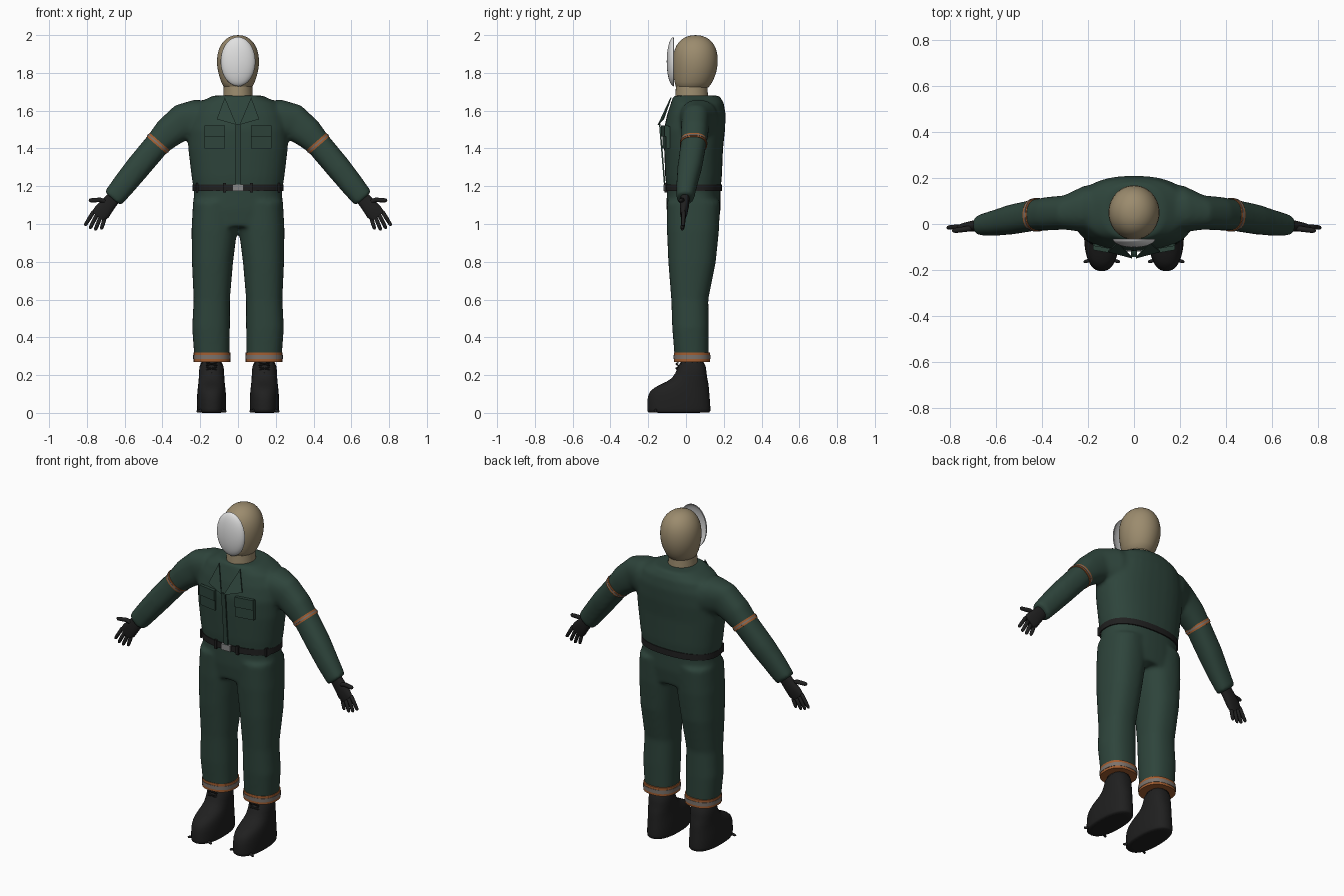
import bpy, bmesh
from math import sin, cos, pi, radians, copysign
from mathutils import Vector

cube = bpy.data.objects.get("Cube")
if cube:
    bpy.data.objects.remove(cube)


def material(name, r, g, b):
    m = bpy.data.materials.new(name)
    m.use_nodes = True
    m.diffuse_color = (r, g, b, 1)
    m.node_tree.nodes["Principled BSDF"].inputs["Base Color"].default_value = (r, g, b, 1)
    return m


GREEN = material("dark green cloth", .027, .058, .044)
BLACK = material("black leather", .014, .014, .014)
ORANGE = material("orange band", .36, .11, .03)
GREY = material("reflective grey", .20, .17, .15)
TAN = material("tan hood", .33, .26, .155)
WHITE = material("white mask", .75, .75, .75)
METAL = material("buckle metal", .25, .25, .25)


def finish(name, bm, mat, mirror=False, subdivide=0, angle=50):
    bmesh.ops.recalc_face_normals(bm, faces=bm.faces)
    me = bpy.data.meshes.new(name)
    bm.to_mesh(me)
    bm.free()
    ob = bpy.data.objects.new(name, me)
    bpy.context.collection.objects.link(ob)
    me.materials.append(mat)
    if mirror:
        ob.modifiers.new("mirror", 'MIRROR').use_mirror_merge = False
    if subdivide:
        ob.modifiers.new("subdivide", 'SUBSURF').levels = subdivide
    bpy.ops.object.select_all(action='DESELECT')
    ob.select_set(True)
    bpy.context.view_layer.objects.active = ob
    bpy.ops.object.shade_smooth_by_angle(angle=radians(angle))
    return ob


def skin_rings(bm, loops):
    rows = [[bm.verts.new(p) for p in loop] for loop in loops]
    n = len(rows[0])
    for a, b in zip(rows, rows[1:]):
        for i in range(n):
            j = (i + 1) % n
            bm.faces.new((a[i], a[j], b[j], b[i]))
    bm.faces.new(rows[0])
    bm.faces.new(rows[-1])


# Rings are (x, y, z, half width, half depth, tilt); tilt 90 lies flat
def loft(bm, rings, side=1, power=.85, n=32):
    loops = []
    for x, y, z, a, b, *tilt in rings:
        t = radians(tilt[0] if tilt else 90)
        loop = []
        for i in range(n):
            c, s = cos(2 * pi * i / n), sin(2 * pi * i / n)
            c, s = (copysign(abs(v) ** power, v) for v in (c, s))
            loop.append((side * (x + sin(t) * a * c), y + b * s, z + cos(t) * a * c))
        loops.append(loop)
    skin_rings(bm, loops)


def loft_part(name, rings, mat, power=.85, **kw):
    bm = bmesh.new()
    loft(bm, rings, power=power)
    return finish(name, bm, mat, **kw)


# Round tube through points with rounded tips
def tube(bm, pts, radius, n=10):
    pts = [Vector(p) for p in pts]
    d = (pts[-1] - pts[0]).normalized()
    u = d.orthogonal().normalized()
    v = d.cross(u)
    steps = [(pts[0], .5)] + [(p, 1) for p in pts[:-1]]
    steps[1] = (pts[0] + d * radius * .5, 1)
    steps += [(pts[-1] - d * radius, .9), (pts[-1] - d * radius * .3, .6), (pts[-1], .2)]
    skin_rings(bm, [[p + radius * k * (u * cos(2 * pi * i / n) + v * sin(2 * pi * i / n))
                     for i in range(n)] for p, k in steps])


def plate(name, pts, mat, thick=.008, mirror=True):
    bm = bmesh.new()
    f = bm.faces.new([bm.verts.new(p) for p in pts])
    out = bmesh.ops.extrude_face_region(bm, geom=[f])
    for v in out["geom"]:
        if isinstance(v, bmesh.types.BMVert):
            v.co.y += thick
    return finish(name, bm, mat, mirror=mirror, angle=30)


def box(name, x0, x1, y0, y1, z0, z1, mat, mirror=False):
    return plate(name, [(x0, y0, z0), (x1, y0, z0), (x1, y0, z1), (x0, y0, z1)],
                 mat, y1 - y0, mirror)


# Coverall: torso, hips, sleeves and trouser legs fused into one cloth surface
bm = bmesh.new()
loft(bm, [(0, .04, 1.14, .228, .138), (0, .04, 1.25, .246, .15), (0, .04, 1.4, .264, .156),
          (0, .045, 1.5, .266, .162), (0, .055, 1.58, .25, .155), (0, .06, 1.64, .215, .14),
          (0, .055, 1.68, .13, .122)])
loft(bm, [(0, .04, 1.2, .23, .142), (0, .04, 1.08, .24, .143), (0, .038, .985, .235, .132)])
arm = [(.1, .08, 1.555, .09, .1, 0), (.22, .065, 1.552, .107, .1, 5), (.3, .05, 1.537, .097, .074, 20),
       (.37, .045, 1.482, .082, .073, 40), (.425, .04, 1.425, .068, .068, 48),
       (.53, .02, 1.3, .067, .065, 50), (.6, .005, 1.213, .063, .056, 50), (.664, -.005, 1.133, .057, .046, 50)]
leg = [(.12, .04, 1.12, .118, .14), (.125, .037, .97, .121, .138), (.135, .032, .8, .109, .126),
       (.139, .02, .6, .096, .098), (.143, .024, .45, .1, .097), (.138, .03, .29, .093, .09)]
for side in (1, -1):
    loft(bm, arm, side)
    loft(bm, leg, side)
body = finish("coverall", bm, GREEN)
remesh = body.modifiers.new("fuse", 'REMESH')
remesh.mode = 'VOXEL'
remesh.voxel_size = .011
remesh.use_smooth_shade = True
soften = body.modifiers.new("soften", 'SMOOTH')
soften.factor, soften.iterations = .5, 8

# Orange bands with a reflective stripe, on sleeves and trouser hems
for name, mat, half, grow in (("sleeve_bands", ORANGE, .013, .003), ("sleeve_stripes", GREY, .004, .005)):
    loft_part(name, [(.423 + .65 * h, .04, 1.427 - .76 * h, .067 + grow, .068 + grow, 49)
                     for h in (-half, half)], mat, mirror=True)
for name, mat, half, grow in (("hem_bands", ORANGE, .025, 0), ("hem_stripes", GREY, .011, .002)):
    loft_part(name, [(.138, .032, .295 + h, .097 + grow, .096 + grow) for h in (-half, half)],
              mat, mirror=True)

# Belt with buckle and loops
loft_part("belt", [(0, .04, z, .24, .15) for z in (1.174, 1.21)], BLACK)
box("belt_buckle", -.03, .03, -.119, -.105, 1.174, 1.21, METAL)
box("belt_front_loops", .064, .08, -.115, -.095, 1.166, 1.218, BLACK, True)
box("belt_side_loops", .212, .222, -.045, -.005, 1.166, 1.218, BLACK, True)

# Jacket front: placket, lapels and flapped pockets
plate("placket", [(-.013, -.117, 1.21), (.013, -.117, 1.21), (.013, -.143, 1.53), (-.013, -.143, 1.53)],
      GREEN, mirror=False)
plate("lapels", [(.07, -.082, 1.67), (.112, -.122, 1.555), (.008, -.15, 1.525)], GREEN, .006)
for name, z0, z1, out in (("chest_pockets", 1.4, 1.515, 0), ("pocket_flaps", 1.462, 1.522, .008)):
    plate(name, [(.068, -.124 - out, z0), (.178, -.105 - out, z0),
                 (.178, -.105 - out, z1), (.068, -.124 - out, z1)], GREEN, .02)

# Hooded head and neck
loft_part("neck", [(0, .03, z, r, r + .008) for z, r in ((1.64, .082), (1.68, .078), (1.76, .074))],
          TAN, power=1)
loft_part("head", [(0, .028, 1.7, .066, .078), (0, .04, 1.75, .09, .102), (0, .048, 1.81, .109, .117),
                   (0, .05, 1.87, .114, .121), (0, .05, 1.925, .105, .113), (0, .05, 1.965, .081, .09),
                   (0, .05, 1.988, .054, .06), (0, .05, 2.0, .02, .022)], TAN, power=1, subdivide=1)

# Domed blank mask held in front of the face
bm = bmesh.new()
bmesh.ops.create_uvsphere(bm, u_segments=40, v_segments=24, radius=1)
bmesh.ops.bisect_plane(bm, geom=bm.verts[:] + bm.edges[:] + bm.faces[:], plane_co=(0, 0, 0),
                       plane_no=(0, 1, 0), clear_outer=True)
for v in bm.verts:
    v.co = (v.co.x * .092, -.065 + v.co.y * .037, 1.86 + v.co.z * .13)
mask = finish("mask", bm, WHITE)
mask.modifiers.new("shell", 'SOLIDIFY').thickness = .003

# Gloves: palm, four fingers and a thumb
bm = bmesh.new()
loft(bm, [(.65, -.005, 1.15, .036, .024, 50), (.69, -.008, 1.1, .04, .024, 50),
          (.72, -.012, 1.064, .046, .02, 50), (.742, -.014, 1.04, .04, .013, 50)], n=20)
tips = [(.724, -.018, .97), (.757, -.02, .966), (.785, -.02, .974), (.811, -.016, .99)]
for i, tip in enumerate(tips):
    base = Vector((.706 + .019 * i, -.012, 1.03 + .013 * i))
    tube(bm, [base, base.lerp(Vector(tip), .5), tip], .0105)
tube(bm, [(.675, -.012, 1.11), (.73, -.022, 1.128), (.79, -.03, 1.127)], .0125)
finish("gloves", bm, BLACK, mirror=True)

# Boots, toe cleats and laces
loft_part("boots", [(.14, -.038, 0, .072, .164), (.14, -.038, .004, .076, .168), (.14, -.038, .04, .078, .168),
                    (.14, -.04, .1, .077, .164), (.14, -.026, .135, .073, .148), (.14, .01, .165, .069, .108),
                    (.14, .028, .2, .067, .08), (.14, .034, .29, .065, .072)], BLACK, mirror=True, subdivide=1)
bm = bmesh.new()
for side in (-1, 1):
    tube(bm, [(.14, -.15, .012), (.14 + side * .06, -.16, .012), (.14 + side * .08, -.165, .008)], .008)
finish("boot_cleats", bm, BLACK, mirror=True)
bm = bmesh.new()
for z in (.205, .228, .251):
    for side in (-1, 1):
        tube(bm, [(.14 - side * .03, -.042, z), (.14, -.052, z + .008), (.14 + side * .03, -.042, z + .016)], .004)
finish("boot_laces", bm, BLACK, mirror=True)
